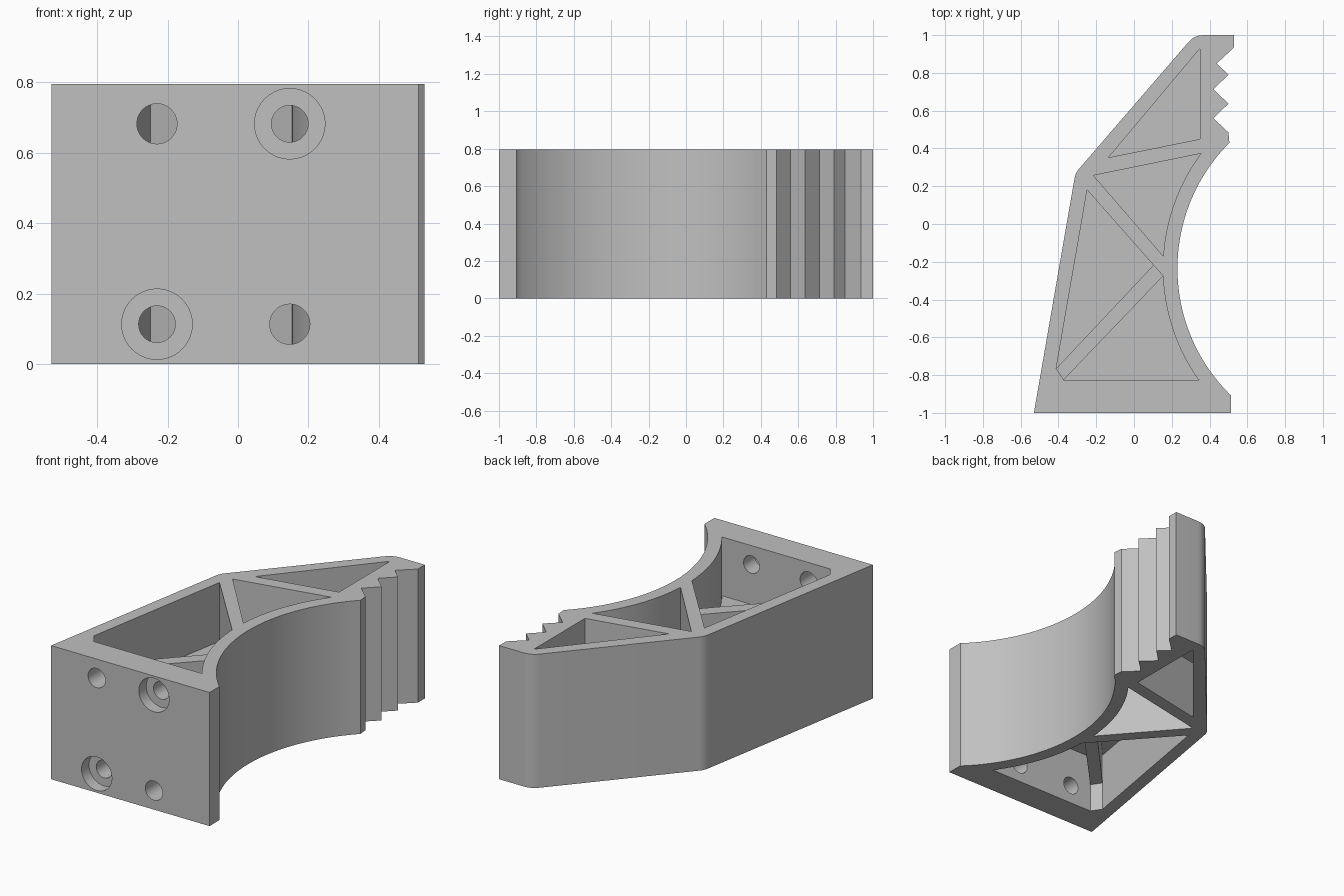
import bpy, bmesh, math
from mathutils import Matrix

if "Cube" in bpy.data.objects:
    bpy.data.objects.remove(bpy.data.objects["Cube"], do_unlink=True)

HEIGHT = 0.795
ARC_X, ARC_Y, ARC_R = 1.171, -0.235, 0.941   # saddle curve
RIM_R = ARC_R + 0.077                        # inner side of the saddle wall
WEB = (0.35, 0.445)                          # middle web, bottom and top
FRONT_WALL = -0.825

grey = bpy.data.materials.new("plain grey")
grey.use_nodes = True
colour = (0.53, 0.53, 0.53, 1)
grey.diffuse_color = colour
grey.node_tree.nodes["Principled BSDF"].inputs["Base Color"].default_value = colour


def arc(radius, y0, y1, steps):
    """Points on the saddle circle between two y positions."""
    a0 = math.asin((y0 - ARC_Y) / radius)
    a1 = math.asin((y1 - ARC_Y) / radius)
    angles = [a0 + (a1 - a0) * i / steps for i in range(steps + 1)]
    return [(ARC_X - radius * math.cos(a), ARC_Y + radius * math.sin(a)) for a in angles]


def fillet(before, corner, after, size, steps=6):
    """Rounded corner as a short quadratic curve."""
    def toward(p):
        d = math.dist(corner, p)
        return [c + (q - c) * size / d for c, q in zip(corner, p)]
    a, b = toward(before), toward(after)
    pts = []
    for i in range(steps + 1):
        t = i / steps
        pts.append(tuple((1 - t) ** 2 * p + 2 * t * (1 - t) * c + t * t * q
                         for p, c, q in zip(a, corner, b)))
    return pts


def add_prism(bm, outline, z0, z1):
    base = bm.faces.new([bm.verts.new((x, y, z0)) for x, y in outline])
    top = bmesh.ops.extrude_face_region(bm, geom=[base])["geom"]
    verts = [v for v in top if isinstance(v, bmesh.types.BMVert)]
    bmesh.ops.translate(bm, verts=verts, vec=(0, 0, z1 - z0))


def add_bore(bm, x, z, radius, y0, y1):
    place = Matrix.Translation((x, (y0 + y1) / 2, z)) @ Matrix.Rotation(math.pi / 2, 4, "X")
    bmesh.ops.create_cone(bm, cap_ends=True, segments=40, radius1=radius,
                          radius2=radius, depth=y1 - y0, matrix=place)


def make_object(name, bm):
    bmesh.ops.recalc_face_normals(bm, faces=bm.faces[:])
    mesh = bpy.data.meshes.new(name)
    bm.to_mesh(mesh)
    bm.free()
    mesh.materials.append(grey)
    obj = bpy.data.objects.new(name, mesh)
    bpy.context.collection.objects.link(obj)
    return obj


# Outer body: straight foot, saddle curve, gripping teeth, bent back
teeth = [(0.5, 0.485), (0.42, 0.56), (0.5, 0.637), (0.42, 0.713), (0.5, 0.79),
         (0.438, 0.85), (0.53, 0.935)]
foot, bend, tip = (-0.53, -1), (-0.31, 0.27), (0.32, 1)
outline = [foot, (0.513, -1), (0.513, -0.905)]
outline += arc(ARC_R, -0.902, 0.43, 48) + teeth + [(0.53, 1)]
outline += fillet((0.53, 1), tip, bend, 0.05)
outline += fillet(tip, bend, foot, 0.03)
bm = bmesh.new()
add_prism(bm, outline, 0, HEIGHT)
body = make_object("bracket_body", bm)

# Pockets cut from both faces down to the web
pockets = [
    [(-0.412, -0.765), (-0.372, FRONT_WALL), (0.345, FRONT_WALL)]
    + arc(RIM_R, -0.822, -0.275, 20) + [(-0.248, 0.18)],
    [(-0.215, 0.257)] + arc(RIM_R, -0.17, 0.373, 20),
    [(-0.135, 0.352), (0.35, 0.45), (0.35, 0.93)],
]
bm = bmesh.new()
for shape in pockets:
    add_prism(bm, shape, -0.1, WEB[0])
    add_prism(bm, shape, WEB[1], HEIGHT + 0.1)
cutters = [make_object("pocket_cutter", bm)]

# Screw holes, two of them counterbored
bm = bmesh.new()
for x, z, r in [(-0.23, 0.682, 0.057), (0.147, 0.682, 0.052),
                (-0.23, 0.113, 0.052), (0.147, 0.113, 0.057)]:
    add_bore(bm, x, z, r, -1.1, FRONT_WALL + 0.06)
cutters.append(make_object("hole_cutter", bm))
bm = bmesh.new()
for x, z in [(0.147, 0.682), (-0.23, 0.113)]:
    add_bore(bm, x, z, 0.1, -1.1, -0.93)
cutters.append(make_object("counterbore_cutter", bm))

for cutter in cutters:
    cutter.hide_render = True
    mod = body.modifiers.new(cutter.name, "BOOLEAN")
    mod.operation, mod.solver, mod.object = "DIFFERENCE", "EXACT", cutter

# Apply the cuts and drop the cutters
graph = bpy.context.evaluated_depsgraph_get()
cut_mesh = bpy.data.meshes.new_from_object(body.evaluated_get(graph))
body.modifiers.clear()
body.data = cut_mesh
for cutter in cutters:
    bpy.data.objects.remove(cutter, do_unlink=True)

# Diagonal brace across the large pocket, standing proud of the web
bm = bmesh.new()
add_prism(bm, [(-0.412, -0.765), (-0.372, FRONT_WALL), (0.155, -0.275), (0.104, -0.217)],
          0.17, HEIGHT - 0.17)
make_object("diagonal_brace", bm)

# Smooth curves, sharp corners
bpy.ops.object.select_all(action="DESELECT")
body.select_set(True)
bpy.context.view_layer.objects.active = body
bpy.ops.object.shade_smooth_by_angle(angle=math.radians(25))
